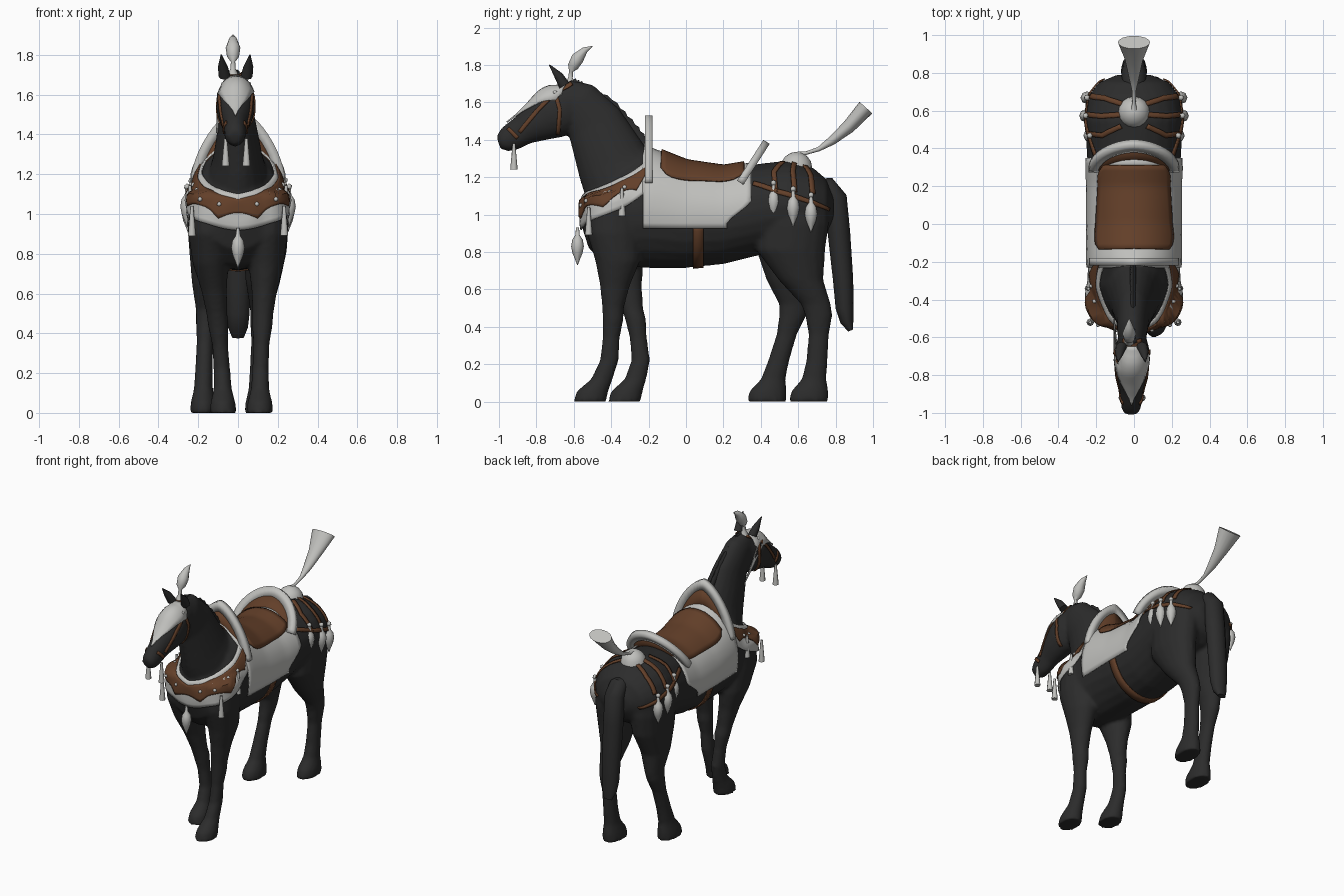
import bpy, bmesh, math
from mathutils import Vector
from mathutils.bvhtree import BVHTree

if "Cube" in bpy.data.objects:
    bpy.data.objects.remove(bpy.data.objects["Cube"])

def material(name, rgb):
    m = bpy.data.materials.new(name)
    m.diffuse_color = (*rgb, 1)
    m.use_nodes = True
    m.node_tree.nodes["Principled BSDF"].inputs["Base Color"].default_value = m.diffuse_color
    return m

DARK = material("dark coat", (0.025, 0.025, 0.025))
BROWN = material("brown leather", (0.125, 0.050, 0.022))
WHITE = material("pale trim", (0.53, 0.53, 0.51))
X, Z = Vector((1, 0, 0)), Vector((0, 0, 1))

def finish(name, bm, mat, angle=50):
    bmesh.ops.recalc_face_normals(bm, faces=bm.faces)
    me = bpy.data.meshes.new(name)
    bm.to_mesh(me)
    bm.free()
    me.materials.append(mat)
    ob = bpy.data.objects.new(name, me)
    bpy.context.collection.objects.link(ob)
    bpy.ops.object.select_all(action='DESELECT')
    ob.select_set(True)
    bpy.context.view_layer.objects.active = ob
    bpy.ops.object.shade_smooth_by_angle(angle=math.radians(angle))
    return ob

def add_loft(bm, pts, n=16, axis=None):
    """Elliptical rings (x, y, z, half width, half depth) skinned along a path."""
    rings = []
    for i, (x, y, z, rx, r) in enumerate(pts):
        t = axis or (Vector(pts[min(i + 1, len(pts) - 1)][:3]) - Vector(pts[max(i - 1, 0)][:3]))
        v = t.cross(X).normalized()
        c = Vector((x, y, z))
        rings.append([bm.verts.new(c + X * rx * math.cos(2 * math.pi * k / n)
                                   + v * r * math.sin(2 * math.pi * k / n)) for k in range(n)])
    for a, b in zip(rings, rings[1:]):
        for k in range(n):
            bm.faces.new((a[k], a[(k + 1) % n], b[(k + 1) % n], b[k]))
    bm.faces.new(rings[0][::-1])
    bm.faces.new(rings[-1])

def loft(name, pts, mat, n=12, axis=None):
    bm = bmesh.new()
    add_loft(bm, pts, n, axis)
    return finish(name, bm, mat)

# Horse body: torso, neck, head and legs fused into one skin
bm = bmesh.new()
torso = [(-.555, 1.07, .93, .08), (-.52, 1.14, .82, .16), (-.44, 1.2, .74, .21), (-.33, 1.3, .72, .235),
         (-.2, 1.35, .715, .24), (0, 1.27, .715, .24), (.2, 1.24, .735, .24), (.38, 1.27, .78, .25),
         (.55, 1.29, .82, .262), (.68, 1.25, .85, .24), (.75, 1.19, .9, .185), (.79, 1.1, .97, .09)]
add_loft(bm, [(0, y, (t + b) / 2, w, (t - b) / 2) for y, t, b, w in torso], 24, Vector((0, 1, 0)))
add_loft(bm, [(0, -.29, 1.1, .18, .245), (0, -.395, 1.28, .125, .195), (-.005, -.49, 1.49, .088, .155),
              (-.01, -.58, 1.6, .078, .125), (-.01, -.66, 1.64, .06, .09)], 20)
add_loft(bm, [(-.01, -.60, 1.62, .07, .085), (-.01, -.66, 1.57, .09, .138), (-.012, -.72, 1.535, .098, .137),
              (-.012, -.795, 1.493, .085, .107), (-.013, -.87, 1.452, .064, .082), (-.014, -.93, 1.415, .056, .075),
              (-.015, -.97, 1.395, .053, .062), (-.015, -1.003, 1.385, .036, .036)], 20)
# leg profiles: y, z, half width, half depth
front = [(-.38, 1.1, .10, .15), (-.385, .9, .105, .145), (-.365, .75, .09, .12), (-.38, .62, .065, .08),
         (-.39, .5, .053, .058), (-.39, .44, .052, .056), (-.40, .34, .04, .046), (-.41, .22, .042, .05),
         (-.45, .12, .046, .058), (-.50, .055, .062, .085), (-.515, 0, .069, .088)]
hind = [(.56, 1.1, .11, .2), (.57, .95, .12, .195), (.56, .81, .11, .185), (.615, .65, .085, .12),
        (.695, .52, .056, .08), (.71, .46, .052, .073), (.71, .36, .042, .055), (.70, .22, .044, .057),
        (.685, .12, .048, .066), (.662, .055, .062, .1), (.655, 0, .068, .106)]
for prof, hip, foot, swing in ((front, .145, .11, 0), (front, -.145, -.075, .185),
                               (hind, .135, .1, 0), (hind, -.135, -.175, -.225)):
    pts = []
    for y, z, rx, r in prof:
        s = math.sin(math.pi / 2 * max(0, 1 - z / .8))
        pts.append((hip + (foot - hip) * s, y + swing * s, z, rx, r))
    add_loft(bm, pts, 16, Z)
body = finish("horse_body", bm, DARK)
rm = body.modifiers.new("fuse", 'REMESH')
rm.mode, rm.voxel_size, rm.use_smooth_shade = 'VOXEL', .013, True
sm = body.modifiers.new("relax", 'SMOOTH')
sm.factor, sm.iterations = .5, 4
dg = bpy.context.evaluated_depsgraph_get()
body_mesh = bpy.data.meshes.new_from_object(body.evaluated_get(dg))
body.modifiers.clear()
body.data = body_mesh
body_mesh.materials.clear()
body_mesh.materials.append(DARK)
tree = BVHTree.FromPolygons([v.co for v in body_mesh.vertices], [p.vertices[:] for p in body_mesh.polygons])

# Helpers that lay thin tack onto the horse's skin
def on_skin(origin, target, off=0.0):
    o, t = Vector(origin), Vector(target)
    hit, nrm, _, _ = tree.ray_cast(o, (t - o).normalized())
    if hit is None:
        hit, nrm, _, _ = tree.find_nearest(t)
    return hit + nrm * off

def patch(name, f, nu, nv, off, mat):
    bm = bmesh.new()
    g = [[bm.verts.new(on_skin(*f(i / nu, j / nv), off)) for j in range(nv + 1)] for i in range(nu + 1)]
    for i in range(nu):
        for j in range(nv):
            bm.faces.new((g[i][j], g[i + 1][j], g[i + 1][j + 1], g[i][j + 1]))
    ob = finish(name, bm, mat)
    ob.modifiers.new("thickness", 'SOLIDIFY').thickness = .008
    ob.modifiers["thickness"].offset = 0
    return ob

def barrel(y, s):   # s = distance round the body from the spine
    a = s / .25
    return (.7 * math.sin(a), y, 1 + .7 * math.cos(a)), (0, y, 1)

def strap(name, pts, width, proj, off=.006, mat=BROWN):
    def at(u):
        u = min(max(u, 0), 1) * (len(pts) - 1)
        i = min(int(u), len(pts) - 2)
        return Vector(pts[i]).lerp(Vector(pts[i + 1]), u - i)
    def f(u, v):
        d = (at(u + .02) - at(u - .02)).normalized()
        return proj(*(at(u) + Vector((-d.y, d.x)) * width * (v - .5)))
    return patch(name, f, 8 * (len(pts) - 1), 2, off, mat)

def leaf(name, p, h=.19):
    x, y, z = p
    return loft(name, [(x, y, z - h * d, r, r) for d, r in
                       ((0, .008), (.2, .012), (.32, .028), (.5, .034), (.68, .027), (.85, .013), (1, .002))], WHITE, 8, Z)

def tassel(name, p, h=.14):
    x, y, z = p
    return loft(name, [(x, y, z, .008, .008), (x, y, z - h * .3, .011, .011), (x, y, z - h, .02, .02)], WHITE, 8, Z)

def stud(name, p, r=.013):
    bm = bmesh.new()
    bmesh.ops.create_icosphere(bm, subdivisions=1, radius=r)
    bmesh.ops.translate(bm, verts=bm.verts, vec=p)
    return finish(name, bm, WHITE)

# Tail, mane and ears
loft("tail", [(0, .68, 1.14, .05, .05), (0, .76, 1.145, .062, .055), (0, .80, 1.09, .068, .06), (0, .818, .9, .068, .06),
              (0, .84, .65, .064, .054), (0, .848, .5, .058, .048), (0, .86, .43, .05, .036), (0, .88, .38, .03, .014)], DARK, 12)
ridge = [Vector(p) for p in ((-.61, 1.70), (-.56, 1.68), (-.41, 1.595), (-.29, 1.465), (-.21, 1.36))]
pts = []
for i in range(25):
    u = i / 24 * 3.999
    p = ridge[int(u)].lerp(ridge[int(u) + 1], u % 1)
    pts.append((-.005, p.x, p.y, .016, .033 if i % 2 else .024))
loft("mane", pts, DARK, 8)
for s in (-1, 1):
    loft("ear", [(-.012 + s * .055, -.65, 1.69, .03, .03), (-.012 + s * .064, -.68, 1.74, .025, .024),
                 (-.012 + s * .072, -.73, 1.80, .003, .003)], DARK, 8)

# Saddle blanket and seat
def blanket(u, v):
    s = (2 * v - 1) * .468
    cut = min(max((abs(s) - .33) / .1, 0), 1)
    return barrel(-.23 + u * (.58 - .13 * cut), s)
patch("saddle_blanket", blanket, 20, 32, .011, WHITE)
def seat(u, v):
    e = (1 - abs(2 * u - 1) ** 6) * .25 + .75
    return barrel(-.14 + u * .455, (2 * v - 1) * .205 * e)
patch("saddle_seat", seat, 16, 14, .024, BROWN)

# Saddle arches at front and back, each a pale rim filled with leather
def arch(name, y, z, up, a, h, a2, h2, p, mat, thick):
    bm = bmesh.new()
    rows = []
    for i in range(25):
        t = math.pi * (i / 24 - .5)
        sx, cz = math.copysign(abs(math.sin(t)) ** p, t), max(math.cos(t), 0) ** p
        rows.append([bm.verts.new(Vector((w * sx, y, z)) + up * k * cz) for w, k in ((a, h), (a2, h2))])
    for r, q in zip(rows, rows[1:]):
        bm.faces.new((r[0], q[0], q[1], r[1]))
    ob = finish(name, bm, mat, 40)
    ob.modifiers.new("thickness", 'SOLIDIFY').thickness = thick
    ob.modifiers["thickness"].offset = 0
for label, y, z, up, a, h, p in (("front", -.2, 1.17, Z, .238, .36, 1.3),
                                 ("rear", .29, 1.17, Vector((0, .54, .84)), .24, .26, 1.1)):
    arch(label + "_saddle_arch", y, z, up, a, h, a - .05, h - .065, p, WHITE, .04)
    arch(label + "_arch_lining", y, z, up, a - .05, h - .065, a - .13, h - .24, p, BROWN, .03)

# Girth strap under the belly
strap("girth", [(.065, .44), (.065, .785), (.065, 1.13)], .055, barrel)

# Breast collar with scalloped leather, studs and tassels
def collar(lo, hi, scallop=0):
    def f(u, v):
        k = 2 * u - 1
        q = abs(k)
        top, low = 1.10 + .18 * q ** 1.2 - hi, .92 + .21 * q ** 1.5 + lo
        low += scallop * abs(math.sin(k * 3 * math.pi + math.pi / 2))
        z, a = low + (top - low) * v, k * 1.65
        return (.8 * math.sin(a), -.22 - .8 * math.cos(a), z), (0, -.22, z)
    return f
patch("collar_trim", collar(0, 0), 48, 8, .010, WHITE)
patch("collar_leather", collar(.045, .03, .04), 48, 6, .016, BROWN)
for s in (-1, 1):
    for k in (.16, .33, .5, .67):
        stud("collar_stud", on_skin(*collar(0, 0)(.5 + s * k / 2, .6), .018))
    for x, y, z in ((.21, -.5, 1.04), (.26, -.36, 1.13)):
        p = on_skin((s * x * 3, -.22 + (y + .22) * 3, z), (0, -.22, z), .035)
        tassel("collar_tassel", p, .15)
leaf("chest_pendant", (0, -.58, .93), .2)

# Rump harness: dome, radiating straps, hanging leaves
dome = [(0, .59, 1.25 + .085 * math.sin(t), .085 * math.cos(t), .085 * math.cos(t)) for t in (0, .4, .8, 1.2, 1.5)]
loft("rump_dome", dome, WHITE, 16, Z)
loft("rump_plume", [(0, .60, 1.32, .018, .018), (0, .64, 1.328, .009, .009), (0, .71, 1.35, .012, .012),
                    (0, .78, 1.395, .028, .024), (0, .87, 1.47, .048, .036), (0, .962, 1.572, .085, .046)], WHITE, 16)
for s in (-1, 1):
    for y, z in ((.47, 1.16), (.57, 1.13), (.665, 1.10)):
        strap("rump_strap", [(.59 + (y - .59) * .6, s * .06), (y, s * .16), (y + .01, s * .28)], .026, barrel)
        p = on_skin((s * .7, y, z), (0, y, z), .016)
        leaf("rump_pendant", p, .2)
        stud("rump_stud", p, .017)
    strap("hip_strap", [(.36, s * .22), (.5, s * .28), (.65, s * .32), (.76, s * .35)], .024, barrel)

# Bridle, face plate and head plume
for s in (-1, 1):
    side = lambda y, z: ((s * .4, y, z), (-.012, y, z))
    strap("cheek_strap", [(-.70, 1.65), (-.675, 1.56), (-.685, 1.43)], .02, side, .003)
    strap("face_strap", [(-.70, 1.65), (-.79, 1.56), (-.89, 1.44)], .02, side, .003)
    strap("brow_strap", [(-.61, 1.70), (-.70, 1.65)], .02, side, .003)
    strap("nose_strap", [(-.95, 1.46), (-.90, 1.41)], .02, side, .003)
    stud("bridle_stud", on_skin(*side(-.70, 1.65), .004))
    tassel("bit_tassel", (-.01 + s * .052, -.92, 1.38), .14)
widths = (.035, .07, .085, .08, .066, .05, .03, .012, .002)
def face_plate(u, v):
    k = u * 7.999
    w = widths[int(k)] + (widths[int(k) + 1] - widths[int(k)]) * (k % 1)
    p = Vector((-.013 + (2 * v - 1) * w, -.69 - .26 * u, 1.735 - .25 * u))
    n = Vector((0, -.69, .72))
    return p + n * .2, p - n * .2
patch("face_plate", face_plate, 16, 8, .008, WHITE)
loft("head_plume", [(-.025, -.618, 1.70, .028, .028), (-.025, -.618, 1.73, .013, .013), (-.025, -.615, 1.765, .011, .011),
                    (-.025, -.605, 1.79, .03, .03), (-.025, -.58, 1.835, .037, .036), (-.025, -.54, 1.88, .02, .018),
                    (-.025, -.50, 1.9, .002, .002)], WHITE, 10)
